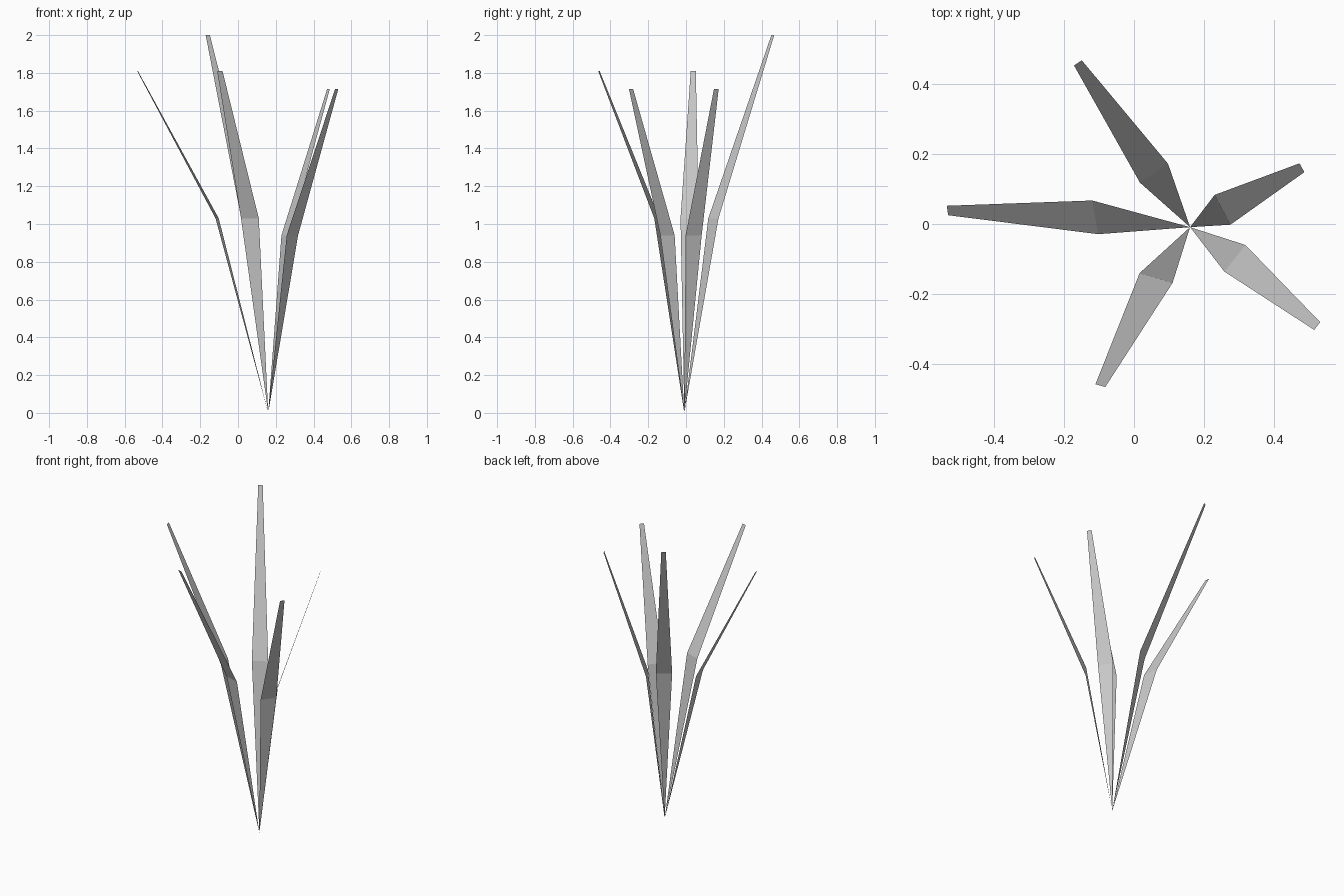
import bpy, bmesh

if "Cube" in bpy.data.objects:
    bpy.data.objects.remove(bpy.data.objects["Cube"])

ROOT = (0.16, -0.009, 0.0)

# Each blade: bend height, bend left/right (x, y), tip height, tip left/right (x, y)
BLADES = {
    "leaf_blade_back": (1.03, (0.017, 0.118), (0.097, 0.172),
                        2.00, (-0.171, 0.452), (-0.149, 0.467)),
    "leaf_blade_left": (1.03, (-0.102, -0.029), (-0.119, 0.067),
                        1.81, (-0.530, 0.025), (-0.534, 0.052)),
    "leaf_blade_front": (1.03, (0.110, -0.168), (0.016, -0.140),
                         1.81, (-0.082, -0.465), (-0.110, -0.457)),
    "leaf_blade_front_right": (0.94, (0.318, -0.060), (0.258, -0.136),
                               1.715, (0.531, -0.280), (0.514, -0.302)),
    "leaf_blade_right": (0.94, (0.230, 0.083), (0.275, -0.002),
                         1.715, (0.472, 0.173), (0.486, 0.148)),
}


def make_blade(name, bend_z, bend_l, bend_r, tip_z, tip_l, tip_r):
    """Thin bent leaf: narrow root, wide bend, narrow tip."""
    bm = bmesh.new()
    root = bm.verts.new(ROOT)
    bl = bm.verts.new((*bend_l, bend_z))
    br = bm.verts.new((*bend_r, bend_z))
    tl = bm.verts.new((*tip_l, tip_z))
    tr = bm.verts.new((*tip_r, tip_z))
    bm.faces.new((root, br, bl))
    bm.faces.new((bl, br, tr, tl))
    # Upper side of the leaf faces up
    bm.normal_update()
    for f in bm.faces:
        if f.normal.z < 0:
            f.normal_flip()
    mesh = bpy.data.meshes.new(name)
    bm.to_mesh(mesh)
    bm.free()
    bpy.context.collection.objects.link(bpy.data.objects.new(name, mesh))


for blade_name, shape in BLADES.items():
    make_blade(blade_name, *shape)
